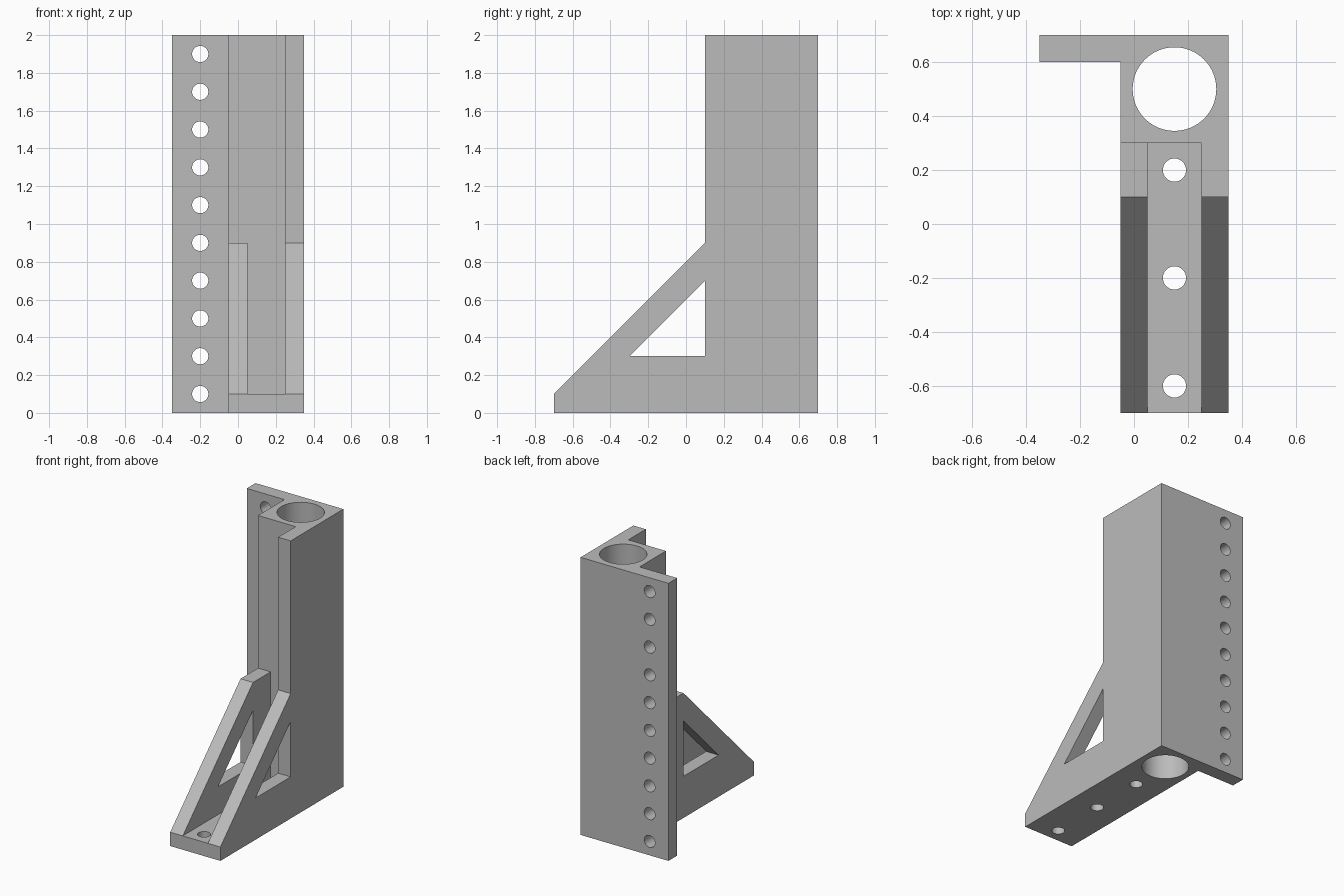
import bpy
import bmesh
from math import radians
from mathutils import Matrix, Vector

cube = bpy.data.objects.get("Cube")
if cube:
    bpy.data.objects.remove(cube, do_unlink=True)

grey = bpy.data.materials.new("plain grey")
grey.use_nodes = True
COLOUR = (0.5, 0.5, 0.5, 1)
grey.diffuse_color = COLOUR
grey.node_tree.nodes["Principled BSDF"].inputs["Base Color"].default_value = COLOUR


def link(name, bm):
    bmesh.ops.recalc_face_normals(bm, faces=bm.faces)
    mesh = bpy.data.meshes.new(name)
    bm.to_mesh(mesh)
    bm.free()
    mesh.materials.append(grey)
    obj = bpy.data.objects.new(name, mesh)
    bpy.context.collection.objects.link(obj)
    return obj


def prism(name, points, sweep):
    """Extrude a closed outline along a vector."""
    bm = bmesh.new()
    face = bm.faces.new([bm.verts.new(p) for p in points])
    ext = bmesh.ops.extrude_face_region(bm, geom=[face], use_keep_orig=True)
    moved = [g for g in ext["geom"] if isinstance(g, bmesh.types.BMVert)]
    bmesh.ops.translate(bm, verts=moved, vec=Vector(sweep))
    return link(name, bm)


def side_prism(name, outline, x0, x1):
    return prism(name, [(x0, y, z) for y, z in outline], (x1 - x0, 0, 0))


def drill(name, centre, radius, depth, segments, along_y=False):
    turn = Matrix.Rotation(radians(90 if along_y else 0), 4, "X")
    bm = bmesh.new()
    bmesh.ops.create_cone(bm, cap_ends=True, segments=segments,
                          radius1=radius, radius2=radius, depth=depth,
                          matrix=Matrix.Translation(centre) @ turn)
    return link(name, bm)


def combine(body, tool, operation):
    mod = body.modifiers.new(tool.name, "BOOLEAN")
    mod.operation = operation
    mod.solver = "EXACT"
    mod.object = tool
    bpy.context.view_layer.objects.active = body
    bpy.ops.object.modifier_apply(modifier=mod.name)
    bpy.data.objects.remove(tool, do_unlink=True)


# Upright: square column, mounting flange and one full-height side wall
plan = [(-0.35, 0.7), (-0.35, 0.6), (-0.05, 0.6), (-0.05, 0.3),
        (0.25, 0.3), (0.25, 0.1), (0.35, 0.1), (0.35, 0.7)]
bracket = prism("bracket", [(x, y, 0) for x, y in plan], (0, 0, 2))

# Foot plate and the two sloping braces
foot = [(-0.7, 0), (0.4, 0), (0.4, 0.1), (-0.7, 0.1)]
brace = [(-0.7, 0), (0.4, 0), (0.4, 0.9), (0.1, 0.9), (-0.7, 0.1)]
combine(bracket, side_prism("foot_plate", foot, -0.05, 0.35), "UNION")
combine(bracket, side_prism("right_brace", brace, -0.05, 0.05), "UNION")
combine(bracket, side_prism("left_brace", brace, 0.25, 0.35), "UNION")

# Triangular windows through both braces
window = [(-0.3, 0.3), (0.1, 0.3), (0.1, 0.7)]
combine(bracket, side_prism("window", window, -0.1, 0.4), "DIFFERENCE")

# Column bore, foot bolt holes and the row of flange holes
combine(bracket, drill("bore", (0.15, 0.5, 1), 0.155, 2.4, 64), "DIFFERENCE")
for y in (-0.6, -0.2, 0.2):
    combine(bracket, drill("foot_hole", (0.15, y, 0), 0.043, 0.4, 32), "DIFFERENCE")
for i in range(10):
    hole = drill("flange_hole", (-0.2, 0.65, 0.1 + 0.2 * i), 0.043, 0.4, 32, True)
    combine(bracket, hole, "DIFFERENCE")

# Merge coplanar leftovers and smooth only the round holes
bm = bmesh.new()
bm.from_mesh(bracket.data)
bmesh.ops.remove_doubles(bm, verts=bm.verts, dist=0.0001)
bmesh.ops.dissolve_limit(bm, angle_limit=radians(0.5), verts=bm.verts, edges=bm.edges)
bmesh.ops.triangulate(bm, faces=[f for f in bm.faces if len(f.verts) > 4])
bm.to_mesh(bracket.data)
bm.free()
bpy.ops.object.select_all(action="DESELECT")
bracket.select_set(True)
bpy.context.view_layer.objects.active = bracket
bpy.ops.object.shade_smooth_by_angle(angle=radians(30))
